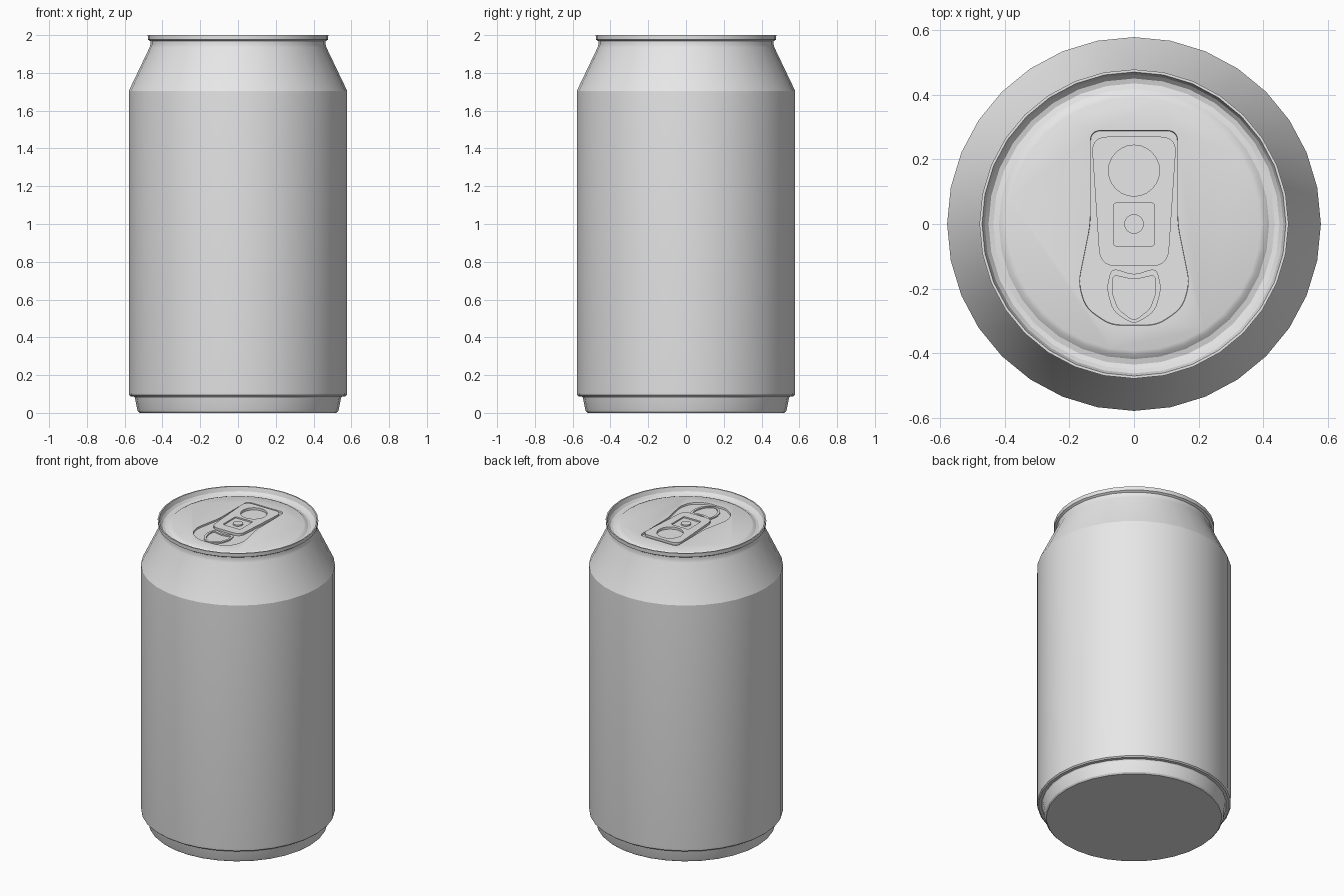
import bpy, bmesh, math
from mathutils import Vector

if "Cube" in bpy.data.objects:
    bpy.data.objects.remove(bpy.data.objects["Cube"])

metal = bpy.data.materials.new("plain_aluminium")
metal.diffuse_color = (0.8, 0.8, 0.8, 1)
metal.use_nodes = True
metal.node_tree.nodes["Principled BSDF"].inputs["Base Color"].default_value = metal.diffuse_color


def add_object(name, mesh):
    ob = bpy.data.objects.new(name, mesh)
    bpy.context.collection.objects.link(ob)
    mesh.materials.clear()
    mesh.materials.append(metal)
    return ob


def lathe(name, profile, sides=32):
    bm = bmesh.new()
    rings = [[bm.verts.new((r * math.cos(2 * math.pi * i / sides),
                            r * math.sin(2 * math.pi * i / sides), z))
              for i in range(sides)] for r, z in profile]
    for a, b in zip(rings, rings[1:]):
        for i in range(sides):
            j = (i + 1) % sides
            bm.faces.new((a[i], a[j], b[j], b[i]))
    bm.faces.new(rings[0][::-1])
    bm.faces.new(rings[-1])
    mesh = bpy.data.meshes.new(name)
    bm.to_mesh(mesh)
    bm.free()
    return add_object(name, mesh)


def mirrored(half):
    """Full outline from its right half, listed top to bottom."""
    return half + [(-x, y) for x, y in reversed(half) if x > 1e-6]


def rounded(points, radius, steps=5):
    """Round every corner of an outline with a small quadratic curve."""
    out = []
    n = len(points)
    for i in range(n):
        p, c, q = (Vector(points[k % n]) for k in (i - 1, i, i + 1))
        a = c + (p - c).normalized() * min(radius, (p - c).length * 0.48)
        b = c + (q - c).normalized() * min(radius, (q - c).length * 0.48)
        for s in range(steps + 1):
            t = s / steps
            out.append(a * (1 - t) ** 2 + c * (2 * t * (1 - t)) + b * t * t)
    return out


def circle(x, y, r, n=24):
    return [(x + r * math.cos(2 * math.pi * i / n),
             y + r * math.sin(2 * math.pi * i / n)) for i in range(n)]


def plate(name, outlines, z0, z1, foot=1.0):
    """Flat plate from outlines; inner outlines become holes."""
    cu = bpy.data.curves.new(name + "_outline", 'CURVE')
    cu.dimensions = '2D'
    cu.fill_mode = 'BOTH'
    cu.extrude = (z1 - z0) / 2
    for pts in outlines:
        sp = cu.splines.new('POLY')
        sp.points.add(len(pts) - 1)
        for p, co in zip(sp.points, pts):
            p.co = (co[0], co[1], 0, 1)
        sp.use_cyclic_u = True
    tmp = bpy.data.objects.new(name + "_outline", cu)
    bpy.context.collection.objects.link(tmp)
    dg = bpy.context.evaluated_depsgraph_get()
    mesh = bpy.data.meshes.new_from_object(tmp.evaluated_get(dg))
    bpy.data.objects.remove(tmp)
    bm = bmesh.new()
    bm.from_mesh(mesh)
    bmesh.ops.remove_doubles(bm, verts=bm.verts, dist=1e-5)
    for v in bm.verts:
        if v.co.z < 0:
            v.co.x *= foot
            v.co.y *= foot
        v.co.z += (z0 + z1) / 2
    bmesh.ops.recalc_face_normals(bm, faces=bm.faces)
    for f in bm.faces:
        f.smooth = False
    bm.to_mesh(mesh)
    bm.free()
    return add_object(name, mesh)


# Can wall, foot, neck, rim and lid in one profile
can = lathe("can_body", [
    (0.522, 0.0), (0.53, 0.008), (0.534, 0.02), (0.546, 0.08), (0.55, 0.086),
    (0.568, 0.087), (0.576, 0.094), (0.578, 0.108), (0.578, 1.705),
    (0.468, 1.935), (0.464, 1.95), (0.464, 1.968), (0.477, 1.976),
    (0.478, 2.0), (0.470, 2.0), (0.462, 1.972), (0.450, 1.958),
    (0.435, 1.954), (0.418, 1.958), (0.405, 1.968), (0.392, 1.973)])

# Keyhole shaped recess pressed into the lid
recess = rounded(mirrored([(0.14, 0.30), (0.14, 0.0), (0.178, -0.19),
                           (0.155, -0.27), (0.075, -0.325)]), 0.035)
cutter = plate("recess_cutter", [recess], 1.962, 2.05, foot=0.96)
cutter.hide_render = True
mod = can.modifiers.new("recess", 'BOOLEAN')
mod.operation = 'DIFFERENCE'
mod.solver = 'EXACT'
mod.object = cutter
bpy.context.view_layer.objects.active = can
can.select_set(True)
bpy.ops.object.modifier_apply(modifier="recess")
bpy.data.objects.remove(cutter)
bpy.ops.object.shade_smooth_by_angle(angle=math.radians(22))

# Pull tab with its finger hole and square window
tab = rounded(mirrored([(0.132, 0.27), (0.105, -0.13)]), 0.05)
window = rounded(mirrored([(0.063, 0.065), (0.063, -0.068)]), 0.01)
plate("pull_tab", [tab, circle(0, 0.165, 0.079), window], 1.964, 1.979)
plate("tab_hinge", [window], 1.961, 1.970)
plate("rivet", [circle(0, 0, 0.03)], 1.961, 1.979)

# Raised bead around the mouth panel
bead = rounded(mirrored([(0, -0.158), (0.07, -0.135), (0.085, -0.20),
                         (0.065, -0.27), (0.012, -0.305)]), 0.025)
inner = rounded(mirrored([(0, -0.172), (0.065, -0.158), (0.068, -0.21),
                          (0.05, -0.262), (0.008, -0.295)]), 0.015)
plate("mouth_bead", [bead, inner], 1.960, 1.970)
